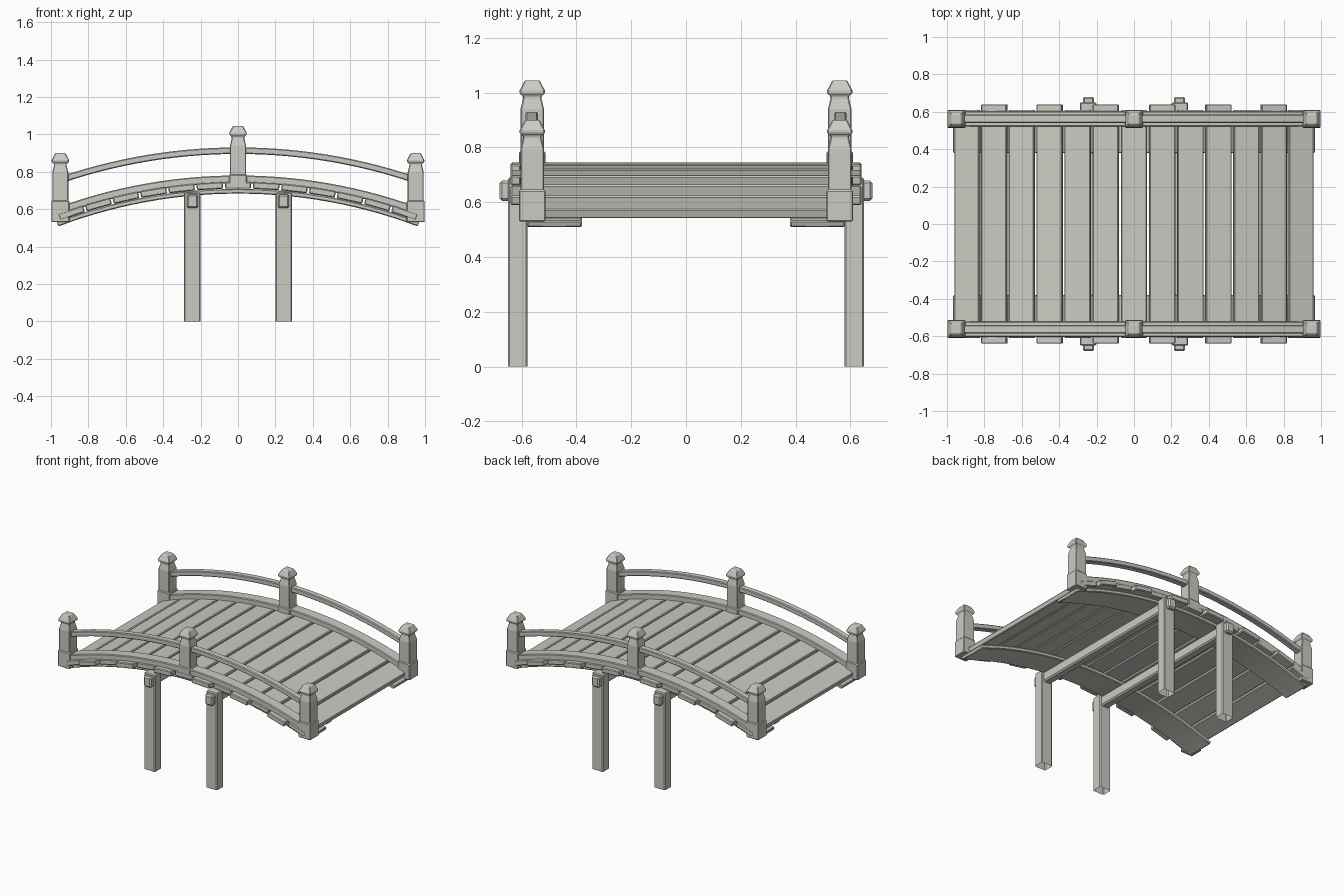
import bpy, bmesh, math
from mathutils import Matrix, Vector

if "Cube" in bpy.data.objects:
    bpy.data.objects.remove(bpy.data.objects["Cube"])

stone = bpy.data.materials.new("pale_grey")
stone.use_nodes = True
colour = (0.6, 0.6, 0.55, 1)
stone.diffuse_color = colour
stone.node_tree.nodes["Principled BSDF"].inputs["Base Color"].default_value = colour

ARC_Z = -2.035      # common centre height of every arch


def finish(name, bm, bevel=0.005, smooth=False):
    bmesh.ops.recalc_face_normals(bm, faces=bm.faces)
    mesh = bpy.data.meshes.new(name)
    bm.to_mesh(mesh)
    bm.free()
    mesh.materials.append(stone)
    obj = bpy.data.objects.new(name, mesh)
    bpy.context.collection.objects.link(obj)
    if bevel:
        mod = obj.modifiers.new("worn_edges", "BEVEL")
        mod.width = bevel
        mod.segments = 1
        mod.limit_method = "ANGLE"
        mod.angle_limit = math.radians(40)
    if smooth:
        bpy.ops.object.select_all(action="DESELECT")
        bpy.context.view_layer.objects.active = obj
        obj.select_set(True)
        bpy.ops.object.shade_smooth_by_angle(angle=math.radians(25))
    return obj


def box(name, centre, size, tilt=0, bevel=0.005, open_bottom=False):
    bm = bmesh.new()
    m = (Matrix.Translation(centre) @ Matrix.Rotation(tilt, 4, "Y")
         @ Matrix.Diagonal((*size, 1)))
    bmesh.ops.create_cube(bm, size=1, matrix=m)
    if open_bottom:
        bm.normal_update()
        bmesh.ops.delete(bm, geom=[f for f in bm.faces if f.normal.z < -0.9],
                         context="FACES_ONLY")
    return finish(name, bm, bevel)


def arch(name, y, width, z0, z1, reach, bevel=0.005, steps=28):
    """Curved beam of rectangular section, z0 and z1 measured at midspan."""
    bm = bmesh.new()
    half = math.asin(reach / (z0 - ARC_Z))
    rings = []
    for i in range(steps + 1):
        a = half * (2 * i / steps - 1)
        ring = []
        for dy, z in ((-1, z0), (1, z0), (1, z1), (-1, z1)):
            r = z - ARC_Z
            ring.append(bm.verts.new((r * math.sin(a), y + dy * width / 2,
                                      ARC_Z + r * math.cos(a))))
        rings.append(ring)
    for a, b in zip(rings, rings[1:]):
        for k in range(4):
            bm.faces.new((a[k], a[(k + 1) % 4], b[(k + 1) % 4], b[k]))
    bm.faces.new(rings[0])
    bm.faces.new(rings[-1])
    return finish(name, bm, bevel, smooth=True)


def post(name, x, y, bottom, step, top):
    """Square post: wider base, shaft, tapered neck and pyramid cap."""
    profile = [(0.048, bottom), (0.048, step), (0.043, step + 0.006),
               (0.043, top - 0.105), (0.034, top - 0.068), (0.034, top - 0.056),
               (0.046, top - 0.05), (0.046, top - 0.037), (0.027, top)]
    bm = bmesh.new()
    rings = [[bm.verts.new((x + sx * h, y + sy * h, z))
              for sx, sy in ((-1, -1), (1, -1), (1, 1), (-1, 1))]
             for h, z in profile]
    for a, b in zip(rings, rings[1:]):
        for k in range(4):
            bm.faces.new((a[k], a[(k + 1) % 4], b[(k + 1) % 4], b[k]))
    bm.faces.new(rings[0])
    bm.faces.new(rings[-1])
    return finish(name, bm, 0.004)


# Deck planks, every second one longer
COUNT, RADIUS, PITCH = 13, 2.762, 0.0547
for i in range(COUNT):
    a = (i - COUNT // 2) * PITCH
    length = 1.28 if i % 2 else 1.22
    centre = Vector((RADIUS * math.sin(a), 0, ARC_Z + RADIUS * math.cos(a)))
    box(f"plank_{i + 1}", centre, (0.14, length, 0.036), tilt=a)

# Both sides: stringer, kerb, handrail and posts
for side, s in (("front", -1), ("back", 1)):
    arch(f"{side}_stringer", s * 0.48, 0.20, 0.683, 0.709, 0.96)
    arch(f"{side}_kerb", s * 0.563, 0.082, 0.738, 0.78, 0.94)
    arch(f"{side}_handrail", s * 0.563, 0.046, 0.895, 0.93, 0.94)
    post(f"{side}_middle_post", 0, s * 0.561, 0.735, 0.78, 1.045)
    for end, e in (("right", -1), ("left", 1)):
        post(f"{side}_{end}_post", e * 0.95, s * 0.561, 0.53, 0.64, 0.90)
        box(f"{side}_{end}_leg", (e * 0.245, s * 0.614, 0.345),
            (0.088, 0.072, 0.69), bevel=0.006, open_bottom=True)

# Cross beams that poke through the legs
for end, e in (("right", -1), ("left", 1)):
    box(f"{end}_cross_beam", (e * 0.243, 0, 0.642), (0.06, 1.36, 0.074), bevel=0.009)
